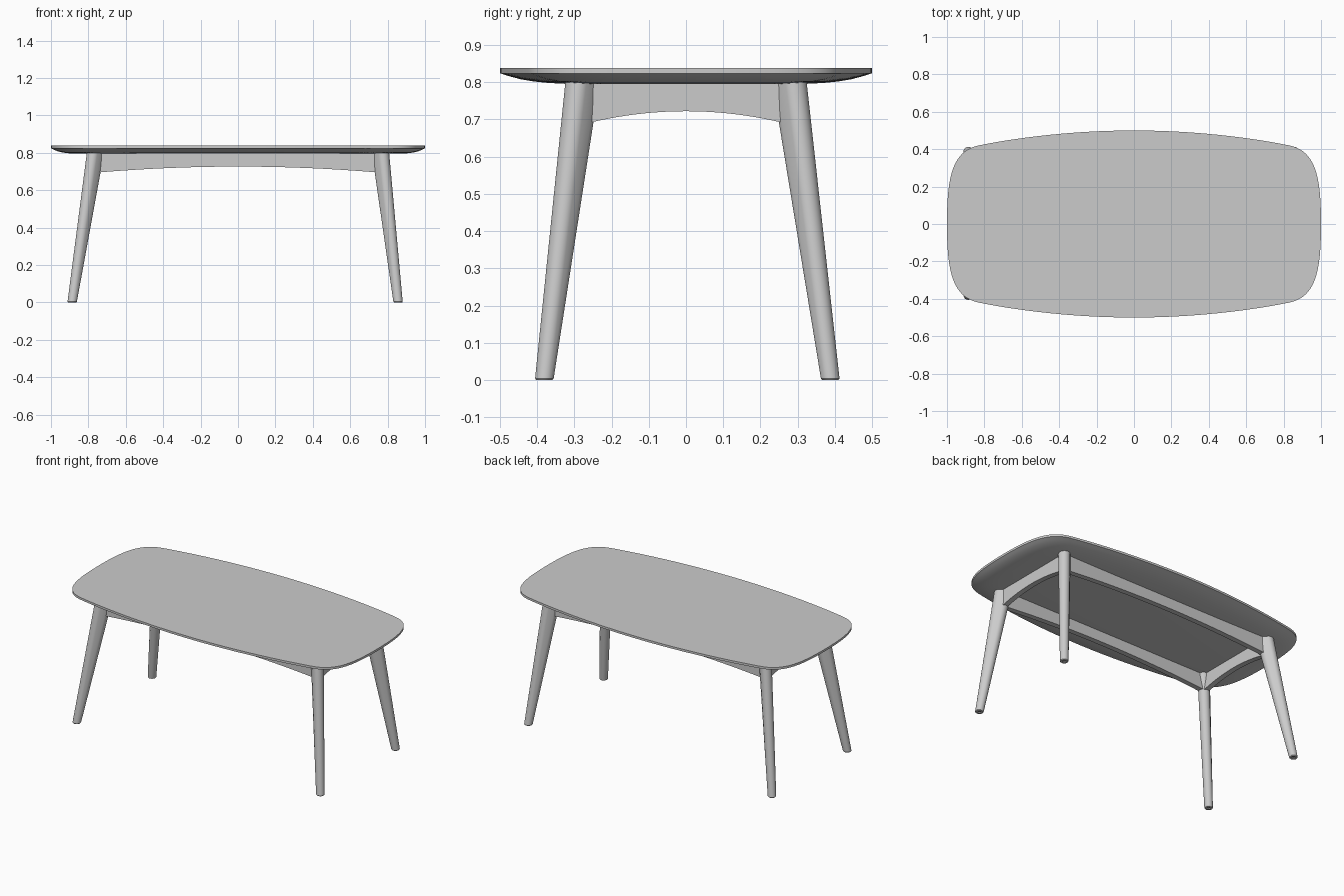
import bpy, bmesh, math
from mathutils import Vector
from mathutils.geometry import interpolate_bezier

old = bpy.data.objects.get("Cube")
if old:
    bpy.data.objects.remove(old, do_unlink=True)

grey = bpy.data.materials.new("plain grey")
grey.use_nodes = True
colour = (0.6, 0.6, 0.6, 1)
grey.diffuse_color = colour
grey.node_tree.nodes["Principled BSDF"].inputs["Base Color"].default_value = colour


def loft(name, rings):
    """Skin a stack of closed rings and cap both ends."""
    bm = bmesh.new()
    rows = [[bm.verts.new(p) for p in ring] for ring in rings]
    n = len(rows[0])
    for a, b in zip(rows, rows[1:]):
        for i in range(n):
            j = (i + 1) % n
            bm.faces.new((a[i], a[j], b[j], b[i]))
    bm.faces.new(rows[0])
    bm.faces.new(rows[-1])
    bmesh.ops.recalc_face_normals(bm, faces=bm.faces)
    mesh = bpy.data.meshes.new(name)
    bm.to_mesh(mesh)
    bm.free()
    mesh.materials.append(grey)
    obj = bpy.data.objects.new(name, mesh)
    bpy.context.collection.objects.link(obj)
    bpy.ops.object.select_all(action='DESELECT')
    obj.select_set(True)
    bpy.context.view_layer.objects.active = obj
    bpy.ops.object.shade_smooth_by_angle(angle=math.radians(30))
    return obj


# Tabletop: bowed outline with a vertical rim and a rounded underside
def bezier(a, b, c, d, n=20):
    return interpolate_bezier(*[Vector((*p, 0)) for p in (a, b, c, d)], n)


quarter = (bezier((0, .5), (.32, .5), (.62, .463), (.83, .42))
           + bezier((.83, .42), (.97, .39), (1, .26), (1, 0))[1:])
q = [(p.x, p.y) for p in quarter]
outline = (q + [(x, -y) for x, y in q[-2::-1]]
           + [(-x, -y) for x, y in q[1:]] + [(-x, y) for x, y in q[-2:0:-1]])
# (x inset, y inset, height)
edge = [(0, 0, .838), (0, 0, .824), (.015, .025, .816), (.035, .055, .808),
        (.06, .09, .802), (.085, .13, .798), (.12, .19, .795)]
loft("tabletop", [[(x * (1 - dx), y * (1 - dy / .5), z) for x, y in outline]
                  for dx, dy, z in edge])

# Legs: splayed and tapered, round foot blending to an oblong top
def make_leg(name, sx, sy, foot, top):
    radial = Vector((sx, sy, 0)).normalized()
    side = Vector((-radial.y, radial.x, 0))

    def ring(z, r=None):
        t = z / .8
        centre = Vector((*foot, 0)).lerp(Vector((*top, .8)), t)
        radius = r or .025 + .010 * t
        stretch = .016 * t
        pts = []
        for i in range(32):
            a = math.tau * (i + .5) / 32
            shift = math.copysign(stretch, math.cos(a))
            pts.append(centre + radial * (radius * math.cos(a) + shift)
                       + side * radius * math.sin(a))
        return pts

    # recessed centre of the foot, softened rim, then the shaft
    loft(name, [ring(.005, .009), ring(0, .010), ring(0, .022), ring(.004)]
         + [ring(z) for z in (.2, .4, .6, .808)])


for sx, side_name, foot_x in ((1, "left", .856), (-1, "right", -.887)):
    for sy, end_name, foot_y in ((-1, "front", -.381), (1, "back", .388)):
        make_leg(f"{end_name}_{side_name}_leg", sx, sy,
                 (foot_x, foot_y), (sx * .762, sy * .278))


# Aprons: straight rails with a shallow arch along the lower edge
def make_apron(name, half, offset, along_x, low, high, thick=.034):
    rings = []
    for i in range(25):
        u = -1 + 2 * i / 24
        z = high - (high - low) * u * u
        ring = []
        for d, h in ((-1, z), (1, z), (1, .80), (-1, .80)):
            a, b = u * half, offset + d * thick / 2
            ring.append((a, b, h) if along_x else (b, a, h))
        rings.append(ring)
    loft(name, rings)


for s, end_name, side_name in ((-1, "front", "right"), (1, "back", "left")):
    make_apron(f"{end_name}_apron", .765, s * .277, True, .693, .726)
    make_apron(f"{side_name}_apron", .28, s * .765, False, .686, .722)
